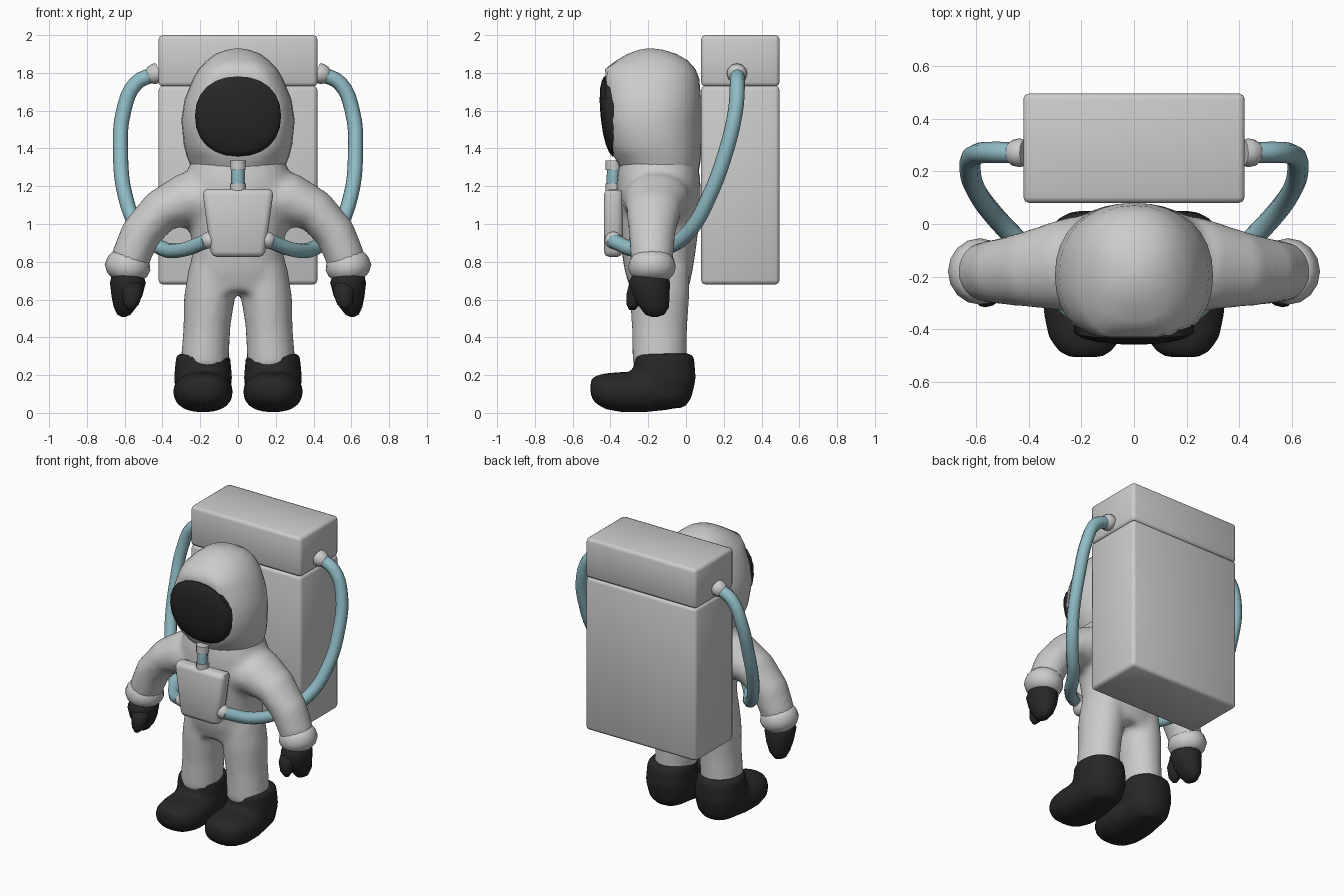
import bpy, bmesh, math
from mathutils import Vector

if "Cube" in bpy.data.objects:
    bpy.data.objects.remove(bpy.data.objects["Cube"])


def material(name, rgb):
    m = bpy.data.materials.new(name)
    m.diffuse_color = (*rgb, 1)
    m.use_nodes = True
    m.node_tree.nodes["Principled BSDF"].inputs["Base Color"].default_value = m.diffuse_color
    return m


WHITE = material("suit_grey", (0.60, 0.60, 0.60))
BLACK = material("dark_rubber", (0.02, 0.02, 0.02))
TEAL = material("hose_blue", (0.28, 0.50, 0.56))


def finish(name, bm, mat, angle=60):
    bmesh.ops.recalc_face_normals(bm, faces=bm.faces)
    me = bpy.data.meshes.new(name)
    bm.to_mesh(me)
    bm.free()
    me.materials.append(mat)
    ob = bpy.data.objects.new(name, me)
    bpy.context.collection.objects.link(ob)
    bpy.ops.object.select_all(action='DESELECT')
    ob.select_set(True)
    bpy.context.view_layer.objects.active = ob
    bpy.ops.object.shade_smooth_by_angle(angle=math.radians(angle))
    return ob


def loft(bm, rings, n=16, p=2.0, s=1):
    """Skin closed superellipse rings given as (centre, u, v); s=-1 mirrors in x."""
    rows = []
    for c, u, v in rings:
        row = []
        for i in range(n):
            a = 2 * math.pi * i / n
            ca, sa = math.cos(a), math.sin(a)
            q = (Vector(c) + Vector(u) * math.copysign(abs(ca) ** (2 / p), ca)
                 + Vector(v) * math.copysign(abs(sa) ** (2 / p), sa))
            row.append(bm.verts.new((q.x * s, q.y, q.z)))
        rows.append(row)
    for a, b in zip(rows, rows[1:]):
        for i in range(n):
            j = (i + 1) % n
            bm.faces.new((a[i], a[j], b[j], b[i]))
    bm.faces.new(rows[0])
    bm.faces.new(rows[-1])


def ring(x, y, z, rx, ry, tilt=0):
    t = math.radians(tilt)
    return (x, y, z), (rx * math.cos(t), 0, rx * math.sin(t)), (0, ry, 0)


def blend(ob, voxel, steps):
    """Fuse overlapping volumes into one soft skin."""
    r = ob.modifiers.new("fuse", 'REMESH')
    r.mode, r.voxel_size, r.use_smooth_shade = 'VOXEL', voxel, True
    sm = ob.modifiers.new("soften", 'SMOOTH')
    sm.factor, sm.iterations = 0.5, steps


def soften(ob):
    ob.modifiers.new("round", 'SUBSURF').levels = 1
    ob.modifiers["round"].render_levels = 1


# suit body: torso, arms and legs fused
bm = bmesh.new()
loft(bm, [ring(0, -.14, .64, .25, .15), ring(0, -.145, .75, .255, .18),
          ring(0, -.145, .88, .24, .20), ring(0, -.145, 1.0, .26, .215),
          ring(0, -.145, 1.15, .29, .225), ring(0, -.145, 1.25, .28, .22),
          ring(0, -.145, 1.36, .24, .20)], 24, 2.3)
for s in (1, -1):
    loft(bm, [ring(.12, -.15, 1.13, .16, .20, 88), ring(.28, -.155, 1.125, .145, .175, 75),
              ring(.41, -.17, 1.07, .115, .145, 52), ring(.515, -.18, .95, .108, .125, 30),
              ring(.565, -.18, .83, .105, .115, 15), ring(.58, -.18, .76, .10, .105, 10)], s=s)
    loft(bm, [ring(.14, -.14, .78, .12, .16), ring(.15, -.14, .62, .137, .16),
              ring(.165, -.14, .45, .125, .148), ring(.178, -.14, .24, .13, .145)], s=s)
blend(finish("suit_body", bm, WHITE), .022, 5)

# hood: dome with a flattened, slightly leaning face
bm = bmesh.new()
hood = [(1.24, .235, -.33, .06), (1.32, .256, -.36, .075), (1.36, .272, -.40, .08),
        (1.42, .287, -.44, .08), (1.55, .30, -.47, .08), (1.66, .283, -.47, .08),
        (1.77, .238, -.465, .07), (1.82, .208, -.45, .05), (1.865, .165, -.37, .01),
        (1.90, .12, -.31, -.05), (1.922, .06, -.25, -.12), (1.93, .01, -.20, -.18)]
loft(bm, [ring(0, (f + b) / 2, z, rx, (b - f) / 2) for z, rx, f, b in hood], 32, 2.2)
for v in bm.verts:
    v.co.y = max(v.co.y, -.385 - .1 * (v.co.z - 1.38))
finish("hood", bm, WHITE)

# visor: shallow lens following the lean of the face
bm = bmesh.new()
lens = [(1.0, .06), (1.0, -.008), (.9, -.022), (.7, -.036), (.4, -.045), (.05, -.048)]
loft(bm, [((0, -.404 + d, 1.57), (.228 * k, 0, 0), (0, -.021 * k, .212 * k))
          for k, d in lens], 24, 2.2)
finish("visor", bm, BLACK)

# cuffs
bm = bmesh.new()
for s in (1, -1):
    loft(bm, [ring(.572, -.18, .84, .09, .10, 12), ring(.578, -.18, .81, .112, .118, 10),
              ring(.585, -.18, .77, .122, .126, 8), ring(.587, -.18, .735, .108, .115, 6),
              ring(.588, -.18, .705, .08, .09, 6), ring(.588, -.18, .70, .03, .03, 6)], s=s)
finish("cuffs", bm, WHITE, 80)

# gloves: mitten with a thumb towards the front
bm = bmesh.new()
for s in (1, -1):
    loft(bm, [ring(.585, -.19, .74, .08, .09), ring(.583, -.195, .69, .095, .11),
              ring(.588, -.185, .62, .082, .098), ring(.598, -.168, .56, .06, .078),
              ring(.604, -.165, .52, .035, .05), ring(.605, -.165, .508, .01, .015)], s=s)
    loft(bm, [ring(.57, -.24, .69, .06, .06), ring(.56, -.265, .63, .055, .05),
              ring(.565, -.28, .575, .04, .036), ring(.57, -.285, .545, .015, .015)], 12, s=s)
finish("gloves", bm, BLACK, 80)

# boots: shaft and foot fused
bm = bmesh.new()
for s in (1, -1):
    loft(bm, [ring(.185, -.118, .315, .135, .15), ring(.185, -.116, .29, .145, .16),
              ring(.185, -.115, .18, .155, .168), ring(.185, -.125, .08, .14, .155),
              ring(.185, -.13, .025, .09, .12)], 20, 2.3, s)
    foot = [(-.505, .06, .04, .135), (-.485, .10, .07, .125), (-.43, .14, .095, .115),
            (-.34, .158, .107, .11), (-.22, .158, .11, .113), (-.10, .14, .10, .115),
            (0, .10, .08, .12)]
    loft(bm, [((.185, y, z), (rx, 0, 0), (0, 0, rz)) for y, rx, rz, z in foot], 20, 2.3, s)
blend(finish("boots", bm, BLACK), .02, 3)


def box(name, x, y0, y1, z0, z1, bevel, taper=1.0):
    b = bmesh.new()
    bmesh.ops.create_cube(b, size=1)
    for v in b.verts:
        k = 1 if v.co.z > 0 else taper
        v.co = (v.co.x * 2 * x * k, (y0 + y1) / 2 + v.co.y * (y1 - y0),
                (z0 + z1) / 2 + v.co.z * (z1 - z0))
    bmesh.ops.bevel(b, geom=b.edges[:], offset=bevel, segments=2, profile=.5, affect='EDGES')
    return finish(name, b, WHITE, 50)


# backpack in two blocks with a groove, and chest control unit
box("backpack_lower", .42, .08, .495, .68, 1.732, .022)
box("backpack_upper", .42, .08, .495, 1.728, 2.0, .022)
box("chest_unit", .19, -.435, -.335, .825, 1.185, .03, .74)


def tube(name, points, radius):
    cu = bpy.data.curves.new(name, 'CURVE')
    cu.dimensions, cu.bevel_depth, cu.bevel_resolution = '3D', radius, 2
    cu.resolution_u, cu.use_fill_caps = 4, True
    sp = cu.splines.new('BEZIER')
    sp.bezier_points.add(len(points) - 1)
    for bp, co in zip(sp.bezier_points, points):
        bp.co, bp.handle_left_type, bp.handle_right_type = co, 'AUTO', 'AUTO'
    cu.materials.append(TEAL)
    ob = bpy.data.objects.new(name, cu)
    bpy.context.collection.objects.link(ob)
    bpy.ops.object.select_all(action='DESELECT')
    ob.select_set(True)
    bpy.context.view_layer.objects.active = ob
    bpy.ops.object.convert(target='MESH')
    bpy.ops.object.shade_smooth_by_angle(angle=math.radians(60))


# air hoses from backpack to chest unit
path = [(.44, .27, 1.795), (.54, .272, 1.745), (.605, .262, 1.60), (.622, .21, 1.38),
        (.595, .12, 1.14), (.52, .02, .965), (.41, -.10, .875), (.30, -.26, .862),
        (.165, -.385, .91)]
for s, side in ((1, "right"), (-1, "left")):
    tube("hose_" + side, [(x * s, y, z) for x, y, z in path], .04)
tube("neck_hose", [(0, -.385, 1.17), (0, -.385, 1.25), (0, -.38, 1.33)], .035)

# hose fittings
bm = bmesh.new()
for s in (1, -1):
    for c, d, r in (((.415, .27, 1.805), (.06, 0, -.025), .052),
                    ((.135, -.385, .92), (.05, 0, -.015), .044)):
        c, d = Vector(c), Vector(d)
        up = Vector((-d.z, 0, d.x)).normalized()
        loft(bm, [(c + d * t, up * r * k, (0, r * k, 0))
                  for t, k in ((0, .95), (.3, 1.05), (.75, .95), (1, .7))], 12, s=s)
for z0, z1 in ((1.175, 1.215), (1.285, 1.335)):
    loft(bm, [ring(0, -.384, z, .041, .041) for z in (z0, z1)], 12)
finish("hose_fittings", bm, WHITE, 50)
